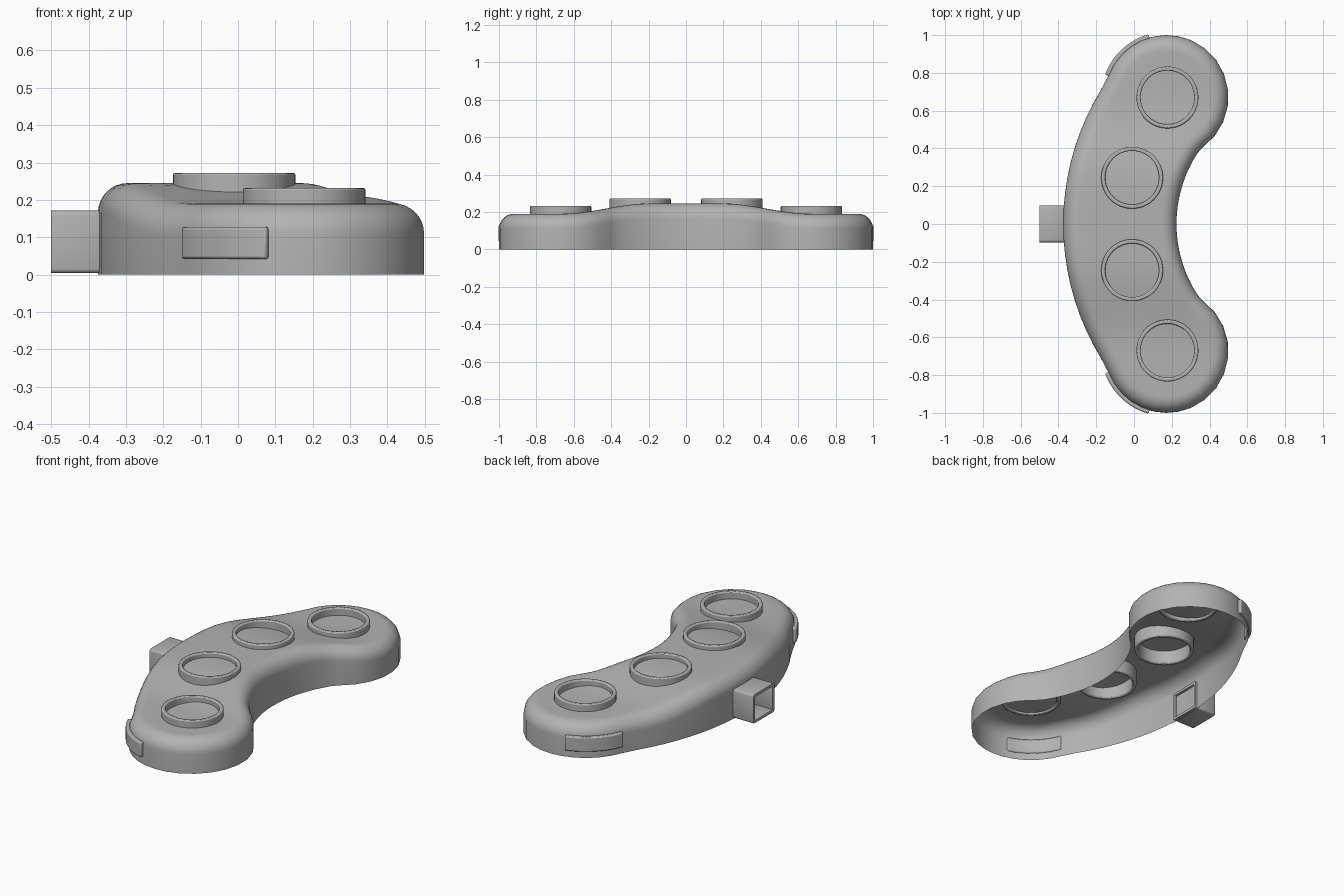
import bpy, bmesh
from math import sin, cos, pi, radians, atan2
from mathutils import Vector

if "Cube" in bpy.data.objects:
    bpy.data.objects.remove(bpy.data.objects["Cube"])

END, END_R = Vector((0.172, 0.672)), 0.328   # round end lobe
OUT_C, OUT_R = 0.988, 1.363                  # outer side arc (centre x, radius)
IN_C, IN_R = 0.915, 0.69                     # inner side arc
FILLET = 0.08

grey = bpy.data.materials.new("dark_grey")
grey.diffuse_color = (0.45, 0.45, 0.45, 1)
grey.use_nodes = True
grey.node_tree.nodes["Principled BSDF"].inputs["Base Color"].default_value = grey.diffuse_color


def finish(name, bm, bevel=0.0, solid=0.0):
    bmesh.ops.recalc_face_normals(bm, faces=bm.faces)
    me = bpy.data.meshes.new(name)
    bm.to_mesh(me)
    bm.free()
    me.materials.append(grey)
    ob = bpy.data.objects.new(name, me)
    bpy.context.collection.objects.link(ob)
    if solid:
        m = ob.modifiers.new("wall", 'SOLIDIFY')
        m.thickness, m.offset = solid, -1
    if bevel:
        m = ob.modifiers.new("bevel", 'BEVEL')
        m.width, m.segments, m.limit_method = bevel, 2, 'ANGLE'
        m.angle_limit = radians(40)
    bpy.ops.object.select_all(action='DESELECT')
    ob.select_set(True)
    bpy.context.view_layer.objects.active = ob
    bpy.ops.object.shade_smooth_by_angle(angle=radians(35))
    return ob


def height(y):
    t = min(1, max(0, (0.66 - abs(y)) / 0.46))
    return 0.19 + 0.055 * t * t * (3 - 2 * t)


def arc(c, r, a0, a1, n):
    return [Vector((c[0] + r * cos(a0 + (a1 - a0) * i / n),
                    c[1] + r * sin(a0 + (a1 - a0) * i / n))) for i in range(n + 1)]


def side(join_deg, cx, r):
    """Edge from the +y tip to the -y tip along one side of the bean."""
    lobe = arc(END, END_R, radians(67), radians(join_deg), 8)
    d = lobe[-1] - Vector((cx, 0))
    a = atan2(d.y, d.x)
    half = lobe + arc((cx, 0), r, a, pi, 10)[1:]
    return half + [Vector((p.x, -p.y)) for p in reversed(half[:-1])]


# curved shell body, open underneath
outer, inner = side(160, OUT_C, OUT_R), side(-54, IN_C, IN_R)
loop = outer + inner[-2:0:-1]
n, k = len(loop), len(outer)
normals = []
for i in range(n):
    t = loop[(i + 1) % n] - loop[i - 1]
    normals.append(Vector((-t.y, t.x)).normalized())   # points inwards
bm = bmesh.new()
rings = [[bm.verts.new((p.x, p.y, 0)) for p in loop]]
for s in range(9):
    a = s / 8 * pi / 2
    ring = []
    for p, nn in zip(loop, normals):
        q = p + nn * FILLET * (1 - cos(a))
        ring.append(bm.verts.new((q.x, q.y, height(q.y) - FILLET * (1 - sin(a)))))
    rings.append(ring)
for r0, r1 in zip(rings, rings[1:]):
    for i in range(n):
        j = (i + 1) % n
        bm.faces.new((r0[i], r0[j], r1[j], r1[i]))
# top skin: strips running from outer edge to inner edge
top, M, rows = rings[-1], 8, []
for i in range(k):
    a, b = top[i], top[(n - i) % n]
    if a is b:
        rows.append([a] * (M + 1))
        continue
    row = [a]
    for m in range(1, M):
        q = a.co.lerp(b.co, m / M)
        row.append(bm.verts.new((q.x, q.y, height(q.y))))
    rows.append(row + [b])
for r0, r1 in zip(rows, rows[1:]):
    for m in range(M):
        vs = list(dict.fromkeys((r0[m], r0[m + 1], r1[m + 1], r1[m])))
        bm.faces.new(vs)
finish("shell_body", bm)


def arc_bar(name, c, r0, r1, z0, z1, a0, a1, n, bevel):
    """Rectangular section swept round a centre; closed if a full turn."""
    full = a1 - a0 >= 360
    bm = bmesh.new()
    secs = []
    for i in range(n if full else n + 1):
        a = radians(a0 + (a1 - a0) * i / n)
        secs.append([bm.verts.new((c[0] + r * cos(a), c[1] + r * sin(a), z))
                     for r, z in ((r0, z0), (r1, z0), (r1, z1), (r0, z1))])
    pairs = list(zip(secs, secs[1:])) + ([(secs[-1], secs[0])] if full else [])
    for s, t in pairs:
        for i in range(4):
            j = (i + 1) % 4
            bm.faces.new((s[i], s[j], t[j], t[i]))
    if not full:
        bm.faces.new(secs[0])
        bm.faces.new(secs[-1])
    return finish(name, bm, bevel)


for sgn, tag in ((1, "back"), (-1, "front")):
    # raised collars on the top
    arc_bar("end_collar_" + tag, (0.177, sgn * 0.67), 0.142, 0.164,
            0.18, 0.232, 0, 360, 48, 0.006)
    arc_bar("middle_collar_" + tag, (-0.01, sgn * 0.245), 0.142, 0.164,
            0.165, 0.272, 0, 360, 48, 0.006)
    # curved side plates
    a0, a1 = (106, 160) if sgn > 0 else (200, 254)
    arc_bar("side_plate_" + tag, (END.x, sgn * END.y), 0.321, 0.346,
            0.042, 0.128, a0, a1, 12, 0.007)

# square socket on the outer side
bm = bmesh.new()
bmesh.ops.create_cube(bm, size=1)
for v in bm.verts:
    v.co = Vector((-0.43 + v.co.x * 0.14, v.co.y * 0.194, 0.0875 + v.co.z * 0.167))
bm.normal_update()
bmesh.ops.delete(bm, geom=[f for f in bm.faces if abs(f.normal.x) > 0.9], context='FACES')
# long edges rounded, then thickened into a tube
bmesh.ops.bevel(bm, geom=[e for e in bm.edges if abs(e.verts[0].co.x - e.verts[1].co.x) > 0.1],
                offset=0.012, segments=3, profile=0.5, affect='EDGES')
finish("square_socket", bm, bevel=0.006, solid=0.016)
